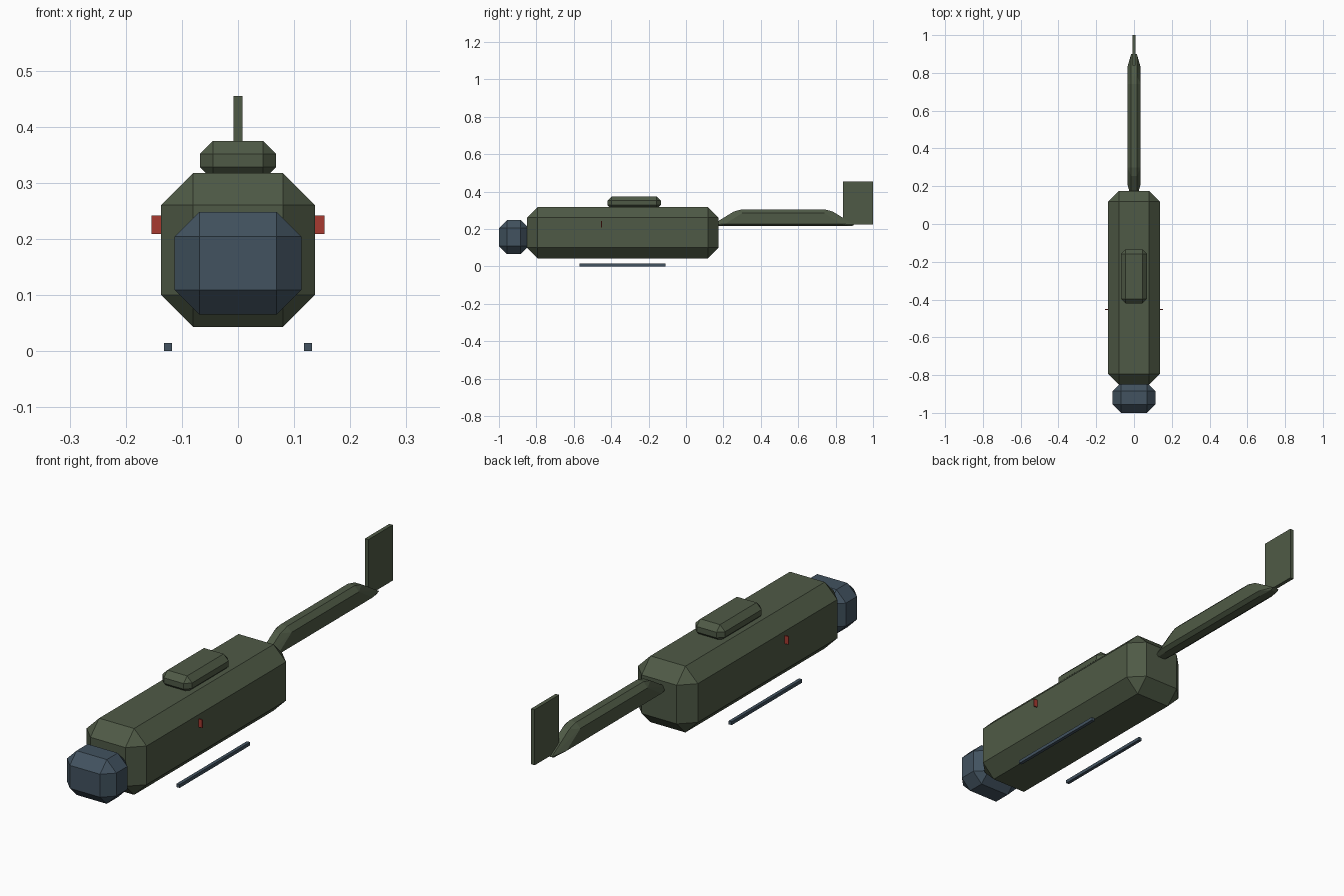
import bpy, bmesh
from mathutils import Vector

cube = bpy.data.objects.get("Cube")
if cube:
    bpy.data.objects.remove(cube, do_unlink=True)


def material(name, rgb):
    mat = bpy.data.materials.new(name)
    mat.use_nodes = True
    mat.diffuse_color = (*rgb, 1)
    mat.node_tree.nodes["Principled BSDF"].inputs["Base Color"].default_value = (*rgb, 1)
    return mat


olive = material("olive_green", (0.078, 0.102, 0.061))
slate = material("slate_blue", (0.054, 0.085, 0.115))
red = material("signal_red", (0.39, 0.042, 0.03))


def finish(name, bm, mat):
    bmesh.ops.recalc_face_normals(bm, faces=bm.faces)
    mesh = bpy.data.meshes.new(name)
    bm.to_mesh(mesh)
    bm.free()
    mesh.materials.append(mat)
    obj = bpy.data.objects.new(name, mesh)
    bpy.context.scene.collection.objects.link(obj)
    return obj


def box(name, low, high, mat, chamfer=0):
    """Box between two corners, with optional single-cut chamfered edges."""
    low, high = Vector(low), Vector(high)
    bm = bmesh.new()
    bmesh.ops.create_cube(bm, size=1)
    bmesh.ops.scale(bm, vec=high - low, verts=bm.verts)
    bmesh.ops.translate(bm, vec=(low + high) / 2, verts=bm.verts)
    if chamfer:
        bmesh.ops.bevel(bm, geom=bm.edges[:], offset=chamfer, segments=1,
                        affect='EDGES', profile=0.5)
    return finish(name, bm, mat)


# Chamfered hull, cockpit and engine housing
box("fuselage", (-0.137, -0.85, 0.043), (0.137, 0.175, 0.317), olive, 0.057)
box("cockpit", (-0.113, -1.0, 0.065), (0.113, -0.84, 0.248), slate, 0.044)
box("engine_housing", (-0.068, -0.42, 0.305), (0.068, -0.135, 0.374), olive, 0.023)

# Tail boom: chamfered wedge-ended beam, mirrored in x and along its length
boom = bmesh.new()
quarter = [(0.015, 0.22, 0.305), (0.035, 0.22, 0.285), (0.035, 0.31, 0.227),
           (0.015, 0.265, 0.293), (0.015, 0.38, 0.222), (0.015, 0.365, 0.215),
           (0.018, 0.30, 0.215)]
for x, y, z in quarter:
    for sx in (-1, 1):
        for sy in (-1, 1):
            boom.verts.new((sx * x, 0.52 + sy * y, z))
bmesh.ops.convex_hull(boom, input=boom.verts[:])
bmesh.ops.delete(boom, geom=[v for v in boom.verts if not v.link_faces], context='VERTS')
bmesh.ops.dissolve_limit(boom, angle_limit=0.02, verts=boom.verts[:], edges=boom.edges[:])
finish("tail_boom", boom, olive)

# Upright tail fin
box("tail_fin", (-0.008, 0.84, 0.225), (0.008, 1.0, 0.455), olive)

# Landing skids and side lights
for side, s in (("left", 1), ("right", -1)):
    box(side + "_skid", (s * 0.125 - 0.007, -0.57, 0), (s * 0.125 + 0.007, -0.11, 0.014), slate)
    box(side + "_light", (s * 0.137 - 0.017, -0.454, 0.209),
        (s * 0.137 + 0.017, -0.449, 0.242), red)
